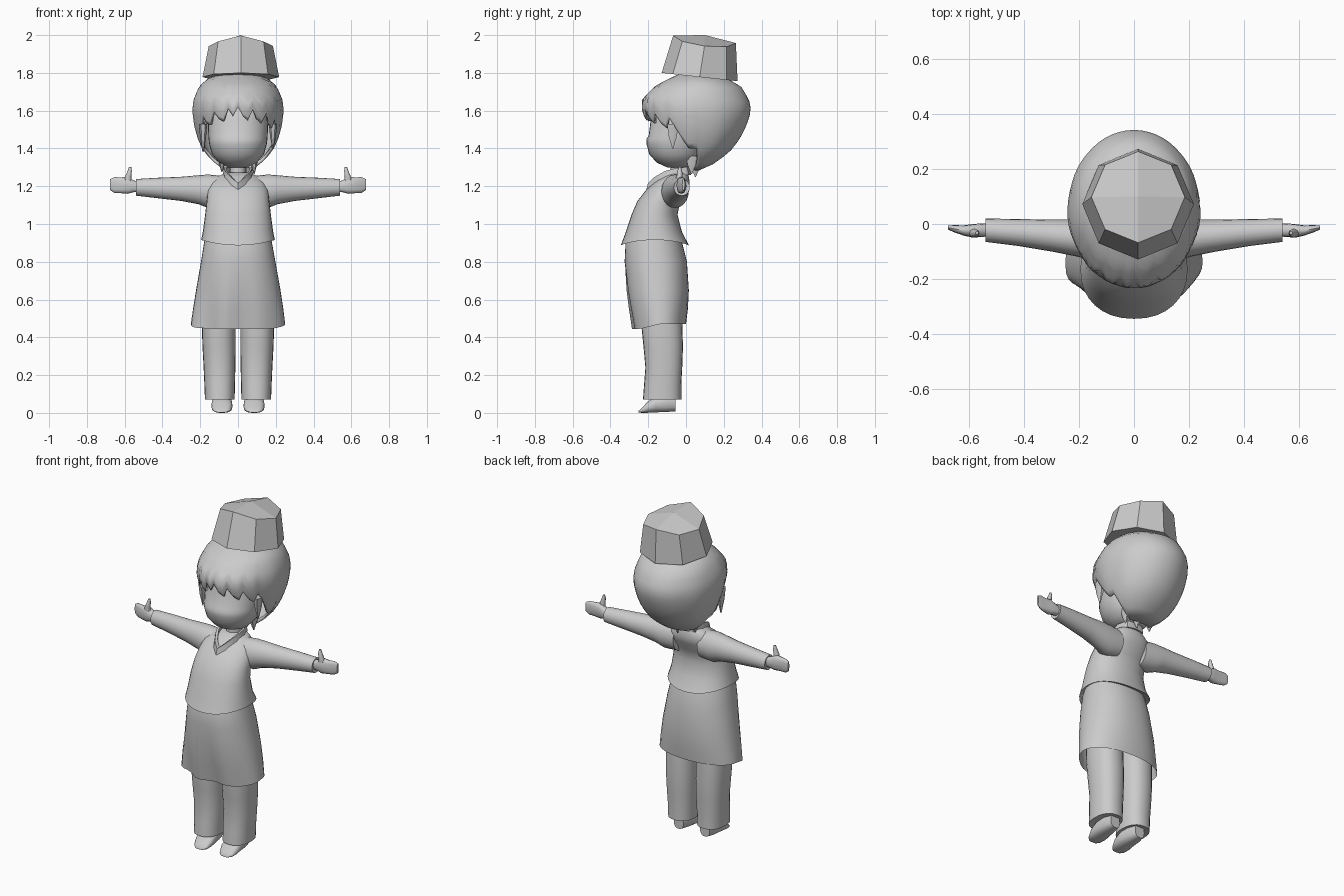
import bpy, bmesh, math

grey = bpy.data.materials.new("plain grey")
grey.diffuse_color = (0.6, 0.6, 0.6, 1)


def finish(name, bm, angle=50):
    bmesh.ops.recalc_face_normals(bm, faces=bm.faces)
    mesh = bpy.data.meshes.new(name)
    bm.to_mesh(mesh)
    bm.free()
    mesh.materials.append(grey)
    ob = bpy.data.objects.new(name, mesh)
    bpy.context.collection.objects.link(ob)
    bpy.ops.object.select_all(action='DESELECT')
    ob.select_set(True)
    bpy.context.view_layer.objects.active = ob
    if angle:
        bpy.ops.object.shade_smooth_by_angle(angle=math.radians(angle))
    return ob


def skin(bm, rings, caps):
    """Join rings of vertices with quads."""
    n = len(rings[0])
    for a, b in zip(rings, rings[1:]):
        for i in range(n):
            j = (i + 1) % n
            bm.faces.new((a[i], a[j], b[j], b[i]))
    for ring, cap in zip((rings[0], rings[-1]), caps):
        if cap:
            bm.faces.new(ring)


def spow(v, e):
    return math.copysign(abs(v) ** e, v)


def loft(name, sections, axis='z', side=1, n=24, power=2.0, caps=(True, True), tweak=None, angle=50):
    """Sections are (position, low a, high a, low b, high b) across the axis."""
    bm, rings = bmesh.new(), []
    for p, a0, a1, b0, b1 in sections:
        ring = []
        for i in range(n):
            t = 2 * math.pi * i / n
            a = (a0 + a1) / 2 + (a1 - a0) / 2 * spow(math.cos(t), 2 / power)
            b = (b0 + b1) / 2 + (b1 - b0) / 2 * spow(math.sin(t), 2 / power)
            co = {'z': (a, b, p), 'x': (p, a, b), 'y': (a, p, b)}[axis]
            if tweak:
                co = tweak(*co)
            ring.append(bm.verts.new((co[0] * side, co[1], co[2])))
        rings.append(ring)
    skin(bm, rings, caps)
    return finish(name, bm, angle)


def interp(table, x):
    """Linear lookup of a row in a table sorted by its first column."""
    for r, s in zip(table, table[1:]):
        if x <= s[0]:
            f = max(0, (x - r[0]) / (s[0] - r[0]))
            return [u + (v - u) * f for u, v in zip(r[1:], s[1:])]
    return list(table[-1][1:])


# Skirt with a soft pleat and a dipping front hem
def pleat(x, y, z):
    k = max(0, (0.8 - z) / 0.33)
    if y < -0.14:
        y += 0.016 * k * math.sin(34 * (x + 0.02)) * (1 if x < 0.08 else 0.3)
        if z < 0.5:
            z -= 0.025 * min(1, (-0.14 - y) / 0.1)
    return x, y, z


loft("skirt", [(0.95, -.17, .17, -.30, -.04), (0.90, -.18, .18, -.32, -.02),
               (0.80, -.196, .198, -.325, .005), (0.65, -.222, .225, -.312, .015),
               (0.55, -.238, .24, -.295, .01), (0.47, -.25, .25, -.275, 0)],
     n=40, power=2.2, caps=(True, False), tweak=pleat)


# Sweater body, hem raised at the sides
def hem(x, y, z):
    if z < 0.92:
        z += 0.03 * (x / 0.2) ** 2
    return x, y, z


loft("sweater", [(0.91, -.17, .17, -.31, -.03), (0.887, -.195, .195, -.345, .015),
                 (0.96, -.186, .186, -.318, -.022), (1.05, -.174, .174, -.288, -.045),
                 (1.12, -.166, .166, -.258, -.03), (1.18, -.16, .16, -.212, .012),
                 (1.22, -.145, .145, -.168, .02), (1.25, -.11, .11, -.125, .015),
                 (1.272, -.065, .065, -.09, .01)], n=32, power=2.2, tweak=hem)

# Neck
loft("neck", [(1.2, -.045, .045, -.085, .005), (1.36, -.04, .04, -.08, .01)], n=12)

# V-shaped collar band
bm, rings = bmesh.new(), []
for x, y, z in [(0, -.195, 1.195), (.035, -.165, 1.225), (.065, -.11, 1.258), (.072, -.05, 1.275),
                (.05, .005, 1.28), (0, .018, 1.28), (-.05, .005, 1.28), (-.072, -.05, 1.275),
                (-.065, -.11, 1.258), (-.035, -.165, 1.225)]:
    rings.append([bm.verts.new((x * k, (y + .05) * k - .05, z + dz))
                  for k, dz in ((1.12, -.02), (1.04, .022), (.88, .022), (.9, -.02))])
skin(bm, rings + rings[:1], (False, False))
finish("collar", bm, 40)

for s, tag in ((1, "left"), (-1, "right")):
    # Sleeve, hand and thumb
    loft(tag + "_sleeve", [(.08, -.13, .01, 1.09, 1.255), (.16, -.13, .015, 1.085, 1.262),
                           (.21, -.118, .016, 1.105, 1.258), (.30, -.10, .016, 1.122, 1.25),
                           (.42, -.08, .018, 1.136, 1.245), (.54, -.065, .02, 1.15, 1.238),
                           (.535, -.05, .005, 1.165, 1.225)], axis='x', side=s, n=20)
    loft(tag + "_hand", [(.52, -.045, 0, 1.17, 1.222), (.555, -.047, .002, 1.168, 1.232),
                         (.585, -.05, 0, 1.16, 1.25), (.62, -.042, -.005, 1.163, 1.247),
                         (.655, -.03, -.004, 1.165, 1.248), (.677, -.02, -.006, 1.18, 1.238)],
         axis='x', side=s, n=12, power=2.6)
    loft(tag + "_thumb", [(1.21, .56, .61, -.045, -.012), (1.25, .565, .598, -.05, -.018),
                          (1.28, .562, .585, -.046, -.02), (1.302, .565, .577, -.038, -.026)],
         side=s, n=8)
    # Trouser leg and shoe
    loft(tag + "_leg", [(.75, .02, .18, -.24, -.03), (.48, .012, .192, -.238, -.02),
                        (.35, .012, .188, -.225, -.016), (.24, .014, .182, -.215, -.02),
                        (.15, .016, .178, -.222, -.025), (.07, .018, .175, -.228, -.025),
                        (.075, .035, .155, -.205, -.045)], side=s, n=24, power=2.3)
    loft(tag + "_shoe", [(-.055, .055, .12, .008, .09), (-.10, .04, .135, .004, .10),
                         (-.16, .03, .14, .002, .09), (-.205, .03, .14, 0, .058),
                         (-.235, .042, .128, 0, .025), (-.252, .06, .11, .002, .01)],
         axis='y', side=s, n=14, power=2.5)

# Head with the small ledge of the face
loft("head", [(1.30, -.05, .05, -.10, .02), (1.325, -.10, .10, -.155, .05),
              (1.37, -.138, .138, -.195, .09), (1.42, -.152, .152, -.208, .10),
              (1.45, -.156, .156, -.21, .11), (1.465, -.157, .157, -.198, .11),
              (1.55, -.16, .16, -.187, .12), (1.62, -.15, .15, -.16, .12),
              (1.68, -.09, .09, -.09, .08)], n=32, power=2.1)

# Hair shell: columns run from the crown to a jagged lower edge
profile = [(1.28, -.02, .06, .065), (1.32, -.07, .15, .125), (1.38, -.12, .23, .18),
           (1.45, -.17, .285, .212), (1.52, -.205, .32, .232), (1.60, -.235, .345, .242),
           (1.66, -.232, .333, .235), (1.73, -.165, .29, .205), (1.77, -.09, .22, .16),
           (1.80, -.02, .12, .07)]
edge = [(0, 1.585), (28, 1.565), (48, 1.54), (64, 1.52), (72, 1.43), (80, 1.385),
        (88, 1.42), (98, 1.32), (112, 1.285), (180, 1.28)]
bm, rings, cols, rows = bmesh.new(), [], 56, 14
for r in range(rows + 1):
    ring = []
    for c in range(cols):
        t = 360 * c / cols
        d = min(t, 360 - t)
        low = interp(edge, d)[0]
        if d < 66:
            low += (0.035, -0.012, -0.028)[c % 3]
        z = 1.80 + (low - 1.80) * r / rows
        y0, y1, rx = interp(profile, z)
        t = math.radians(t)
        lift = 1 + 0.012 * math.cos(9 * t) * r / rows
        ring.append(bm.verts.new((rx * lift * math.sin(t),
                                  (y0 + y1) / 2 - (y1 - y0) / 2 * math.cos(t), z)))
    rings.append(ring)
skin(bm, rings, (True, False))
hair = finish("hair", bm, 45)
mod = hair.modifiers.new("thickness", 'SOLIDIFY')
mod.thickness = 0.015
mod.offset = -1

# Loose locks beside the face and at the nape
for name, x, y, top, tip, w in (("left_lock", .185, -.07, 1.53, 1.40, .022),
                                ("right_lock", -.185, -.07, 1.53, 1.38, .022),
                                ("left_nape_lock", .085, .03, 1.36, 1.265, .022),
                                ("right_nape_lock", -.085, .03, 1.36, 1.275, .022),
                                ("nape_lock", .02, .05, 1.34, 1.25, .022)):
    loft(name, [(top, x - w, x + w, y - .035, y + .035),
                ((top + tip) / 2, x - w * .7, x + w * .7, y - .025, y + .025),
                (tip, x - .003, x + .003, y - .003, y + .003)], n=6)

# Faceted eight-sided cap, tilted back, with a ridge along its crown
bm, rings = bmesh.new(), []
for k in range(2):
    ring = []
    for i in range(8):
        t = math.radians(45 * i)
        if k == 0:
            x, y = .015 + .203 * math.cos(t), .072 + .201 * math.sin(t)
            z = 1.778 - .022 * math.sin(t)
        else:
            x, y = .015 + .17 * math.cos(t), .098 + .166 * math.sin(t)
            z = 1.978 - .02 * math.sin(t) - .036 * abs(math.cos(t))
        ring.append(bm.verts.new((x, y, z)))
    rings.append(ring)
skin(bm, rings, (True, False))
crown = bm.verts.new((.015, .10, 2.0))
top = rings[1]
for i in range(0, 8, 2):
    bm.faces.new((top[i], top[i + 1], top[(i + 2) % 8], crown))
finish("cap", bm, 0)
